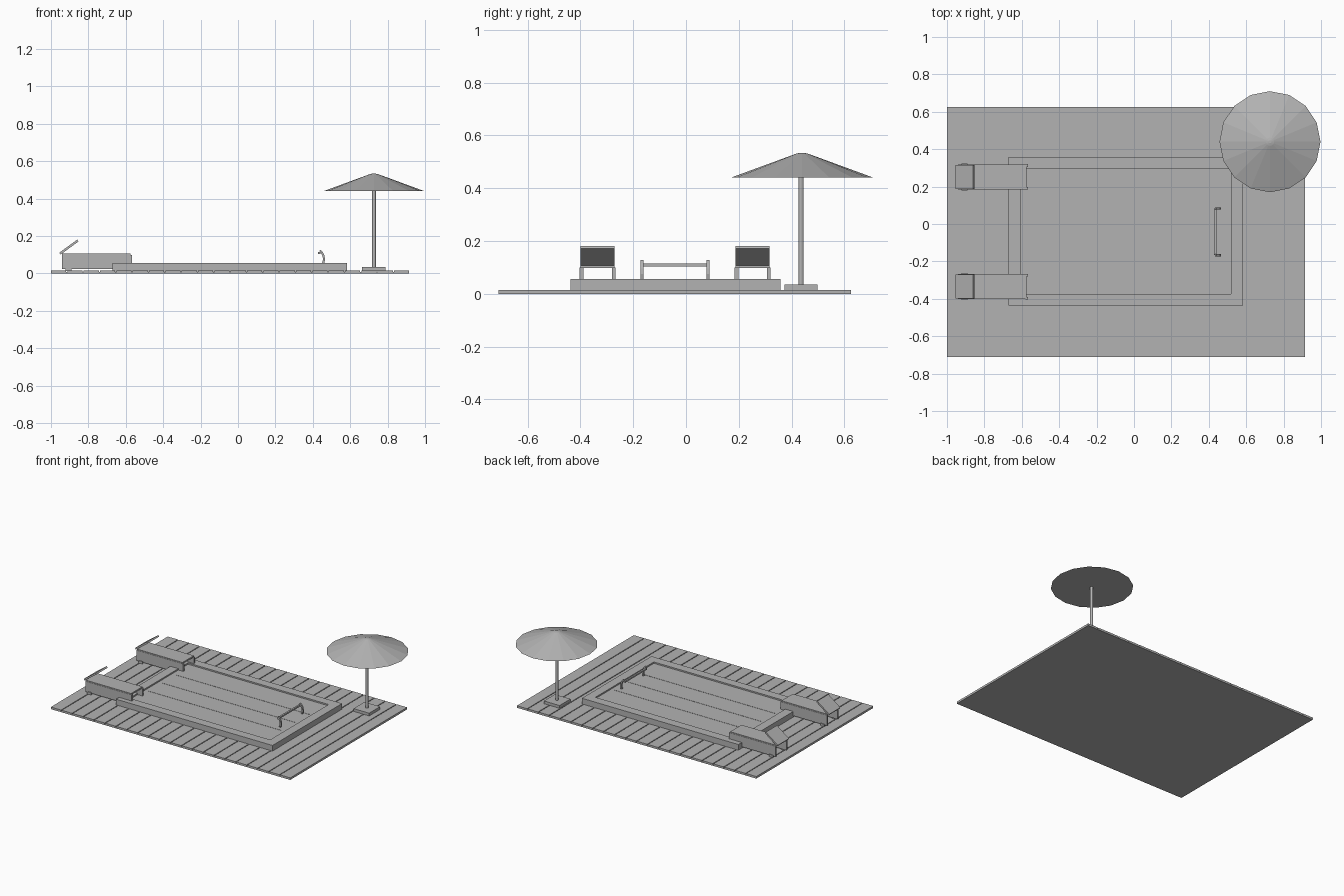
import bpy, bmesh, math
from mathutils import Vector

if "Cube" in bpy.data.objects:
    bpy.data.objects.remove(bpy.data.objects["Cube"])

grey = bpy.data.materials.new("plain grey")
grey.diffuse_color = (0.45, 0.45, 0.45, 1)
grey.use_nodes = True
grey.node_tree.nodes["Principled BSDF"].inputs["Base Color"].default_value = grey.diffuse_color


def finish(name, bm):
    bmesh.ops.recalc_face_normals(bm, faces=bm.faces)
    me = bpy.data.meshes.new(name)
    bm.to_mesh(me)
    bm.free()
    me.materials.append(grey)
    ob = bpy.data.objects.new(name, me)
    bpy.context.collection.objects.link(ob)
    return ob


def add_box(bm, x0, x1, y0, y1, z0, z1):
    vs = bmesh.ops.create_cube(bm, size=1)["verts"]
    for v in vs:
        v.co = Vector(((x0 + x1) / 2 + v.co.x * (x1 - x0),
                       (y0 + y1) / 2 + v.co.y * (y1 - y0),
                       (z0 + z1) / 2 + v.co.z * (z1 - z0)))


def box(name, *dims):
    bm = bmesh.new()
    add_box(bm, *dims)
    return finish(name, bm)


def prism(name, pts, y0, y1):
    """Side profile in x/z pushed along y."""
    bm = bmesh.new()
    f = bm.faces.new([bm.verts.new((x, y0, z)) for x, z in pts])
    ext = bmesh.ops.extrude_face_region(bm, geom=[f])["geom"]
    bmesh.ops.translate(bm, vec=(0, y1 - y0, 0),
                        verts=[v for v in ext if isinstance(v, bmesh.types.BMVert)])
    return finish(name, bm)


def cone(name, x, y, z0, z1, r0, r1, n):
    bm = bmesh.new()
    bmesh.ops.create_cone(bm, cap_ends=True, segments=n, radius1=r0, radius2=r1, depth=z1 - z0)
    bmesh.ops.translate(bm, vec=(x, y, (z0 + z1) / 2), verts=bm.verts)
    return finish(name, bm)


def ribbon(pts, w):
    """Closed outline of a bent bar of width w along x/z points."""
    left, right = [], []
    for i, p in enumerate(pts):
        a, b = Vector(pts[max(i - 1, 0)]), Vector(pts[min(i + 1, len(pts) - 1)])
        d = (b - a).normalized()
        n = Vector((-d.y, d.x)) * w / 2
        left.append(tuple(Vector(p) + n))
        right.append(tuple(Vector(p) - n))
    return left + right[::-1]


# Deck: base slab with 22 planks across it
box("deck_base", -1, 0.915, -0.71, 0.625, 0, 0.008)
bm = bmesh.new()
count, gap = 22, 0.006
pitch = (1.915 + gap) / count
for i in range(count):
    x = -1 + i * pitch
    add_box(bm, x, x + pitch - gap, -0.71, 0.625, 0.008, 0.015)
finish("deck_planks", bm)

# Pool: raised block whose top is inset and sunk to the water level
bm = bmesh.new()
add_box(bm, -0.67, 0.582, -0.437, 0.358, 0.01, 0.056)
bm.normal_update()
top = max(bm.faces, key=lambda f: f.calc_center_median().z)
bmesh.ops.inset_region(bm, faces=[top], thickness=0.09)
for v in top.verts:
    v.co.z = 0.056
ext = bmesh.ops.extrude_face_region(bm, geom=[top])["geom"]
bmesh.ops.translate(bm, vec=(0, 0, -0.01),
                    verts=[v for v in ext if isinstance(v, bmesh.types.BMVert)])
if top.is_valid:
    bm.faces.remove(top)
finish("pool", bm)

# Lane lines on the water
for i in range(3):
    y = -0.04 + (i - 1) * 0.154
    box("lane_line", -0.579, 0.491, y - 0.003, y + 0.003, 0.044, 0.0475)

# Pool handrail: two hooked posts and a cross bar
hook = [(0.455, 0.054), (0.460, 0.075), (0.457, 0.095), (0.449, 0.112), (0.437, 0.124)]
for y in (-0.167, 0.083):
    prism("handrail_post", ribbon(hook, 0.011), y - 0.006, y + 0.006)
box("handrail_bar", 0.429, 0.441, -0.167, 0.083, 0.103, 0.114)

# Two loungers
for yc in (-0.335, 0.252):
    box("lounger_seat", -0.94, -0.575, yc - 0.065, yc + 0.065, 0.097, 0.108)
    prism("lounger_backrest", ribbon([(-0.952, 0.106), (-0.856, 0.176)], 0.012),
          yc - 0.064, yc + 0.064)
    for s in (-1, 1):
        y = yc + s * 0.061
        box("lounger_side", -0.94, -0.58, y - 0.006, y + 0.006, 0.025, 0.1)
        box("lounger_leg", -0.58, -0.568, y - 0.007, y + 0.007, 0.03, 0.1)
        y = yc + s * 0.068
        box("lounger_foot", -0.921, -0.89, y - 0.004, y + 0.004, 0.014, 0.032)

# Parasol
box("parasol_base", 0.663, 0.788, 0.373, 0.498, 0.014, 0.035)
cone("parasol_pole", 0.727, 0.436, 0.03, 0.445, 0.0095, 0.0095, 12)
cone("parasol_canopy", 0.727, 0.44, 0.44, 0.531, 0.27, 0.022, 16)
cone("parasol_cap", 0.727, 0.44, 0.531, 0.534, 0.022, 0.008, 16)
